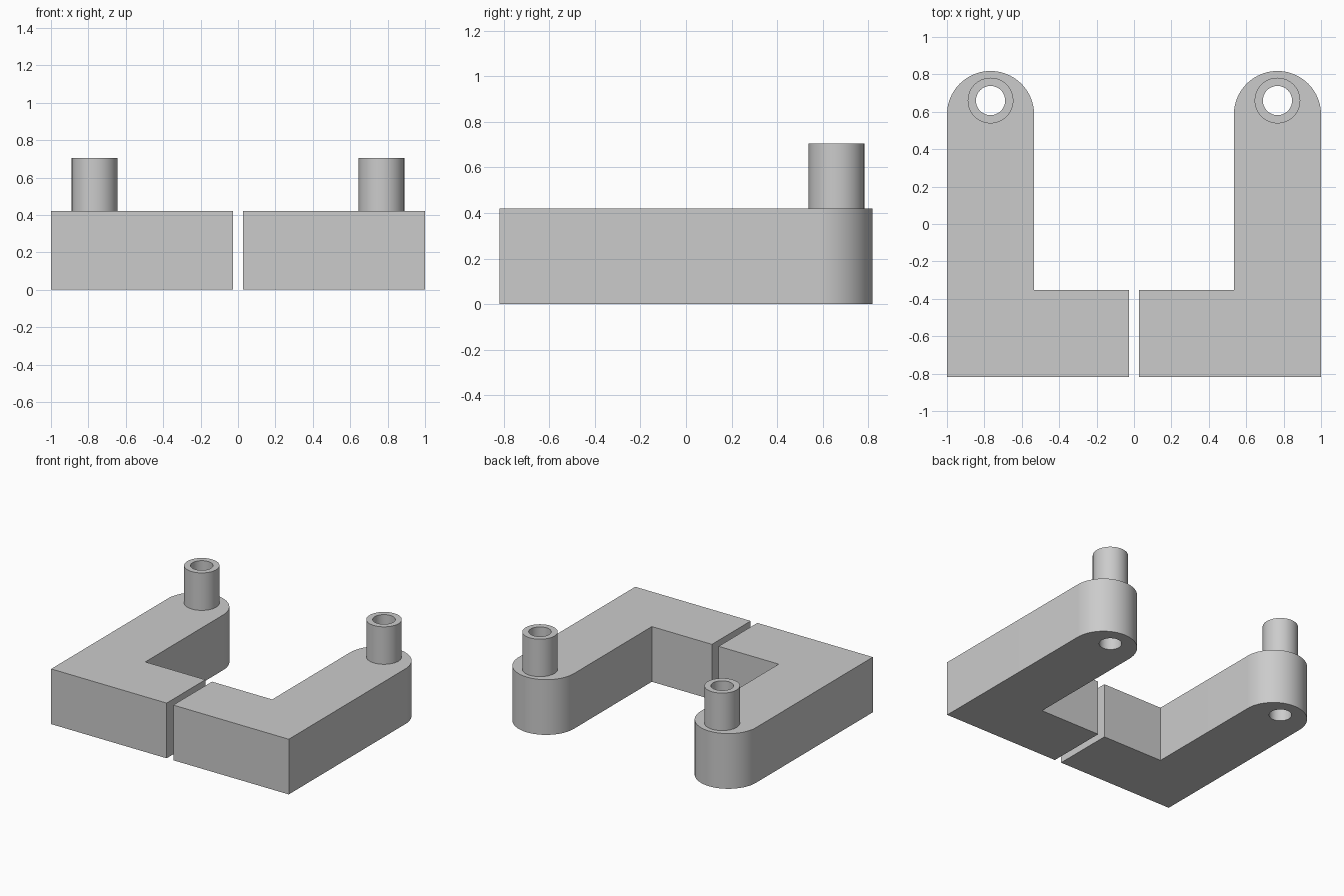
import bpy, bmesh
from math import sin, cos, pi

cube = bpy.data.objects.get("Cube")
if cube:
    bpy.data.objects.remove(cube, do_unlink=True)

# Main dimensions
HALF_Y, GAP = 0.818, 0.028
INNER_X, INNER_Y = 0.534, -0.352
BODY_TOP, POST_TOP = 0.42, 0.705
RADIUS = (1 - INNER_X) / 2
ARM_X = 1 - RADIUS
ARC_Y = HALF_Y - RADIUS
POST_Y, POST_R, HOLE_R = 0.66, 0.122, 0.078

grey = bpy.data.materials.new("plain grey")
grey.use_nodes = True
grey.diffuse_color = (0.6, 0.6, 0.6, 1)
grey.node_tree.nodes["Principled BSDF"].inputs["Base Color"].default_value = (0.6, 0.6, 0.6, 1)


def arc(x, y, r, sweep, steps):
    return [(x + r * cos(sweep * i / steps), y + r * sin(sweep * i / steps))
            for i in range(steps + 1)]


def circle(x, y, r):
    return arc(x, y, r, 2 * pi, 64)[:-1]


def prism(name, outer, hole, z0, z1, bottom=True):
    """Extruded outline with a hole running all the way through."""
    bm = bmesh.new()
    rims = {z0: [], z1: []}
    for loop in (outer, hole):
        low, high = ([bm.verts.new((x, y, z)) for x, y in loop] for z in (z0, z1))
        for i in range(len(loop)):
            j = (i + 1) % len(loop)
            bm.faces.new((low[i], low[j], high[j], high[i]))
            rims[z0].append(bm.edges.get((low[i], low[j])))
            rims[z1].append(bm.edges.get((high[i], high[j])))
    for z, edges in rims.items():
        if z == z1 or bottom:
            bmesh.ops.triangle_fill(bm, edges=edges, use_beauty=True)
    bmesh.ops.recalc_face_normals(bm, faces=bm.faces[:])
    mesh = bpy.data.meshes.new(name)
    bm.to_mesh(mesh)
    bm.free()
    mesh.materials.append(grey)
    obj = bpy.data.objects.new(name, mesh)
    bpy.context.collection.objects.link(obj)
    bpy.ops.object.select_all(action='DESELECT')
    obj.select_set(True)
    bpy.context.view_layer.objects.active = obj
    bpy.ops.object.shade_smooth_by_angle(angle=pi / 6)


for side, s in (("left", 1), ("right", -1)):
    # L-shaped bracket with a rounded arm end
    outline = [(GAP, -HALF_Y), (1, -HALF_Y)]
    outline += arc(ARM_X, ARC_Y, RADIUS, pi, 40)
    outline += [(INNER_X, INNER_Y), (GAP, INNER_Y)]
    hole = circle(ARM_X, POST_Y, HOLE_R)
    rim = circle(ARM_X, POST_Y, POST_R)
    outline, hole, rim = ([(s * x, y) for x, y in pts] for pts in (outline, hole, rim))
    prism(side + "_bracket", outline, hole, 0, BODY_TOP)
    # Hollow post standing on the arm end
    prism(side + "_post", rim, hole, BODY_TOP, POST_TOP, bottom=False)
